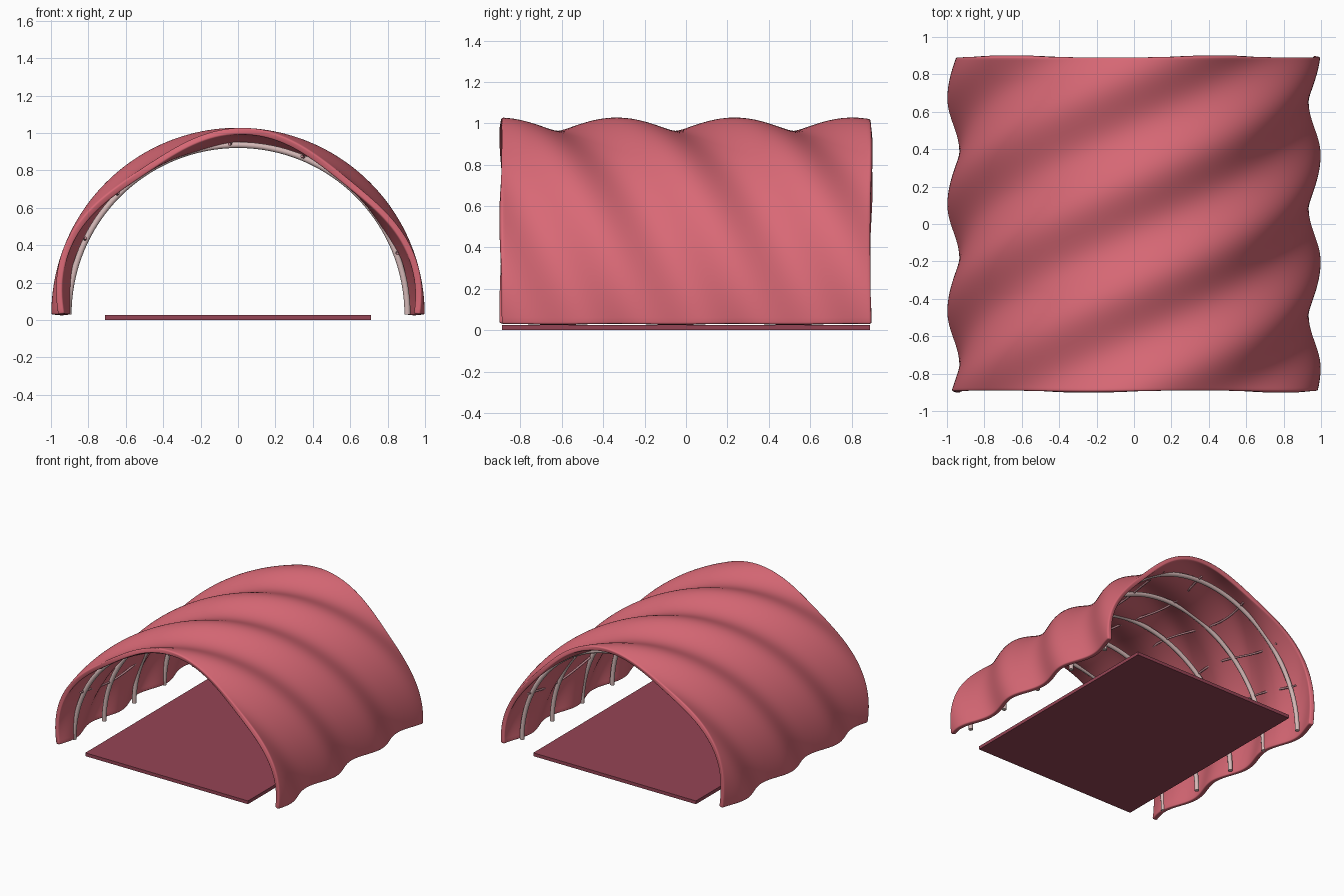
import bpy
import bmesh
from math import sin, cos, pi, radians

cube = bpy.data.objects.get("Cube")
if cube:
    bpy.data.objects.remove(cube)

BASE_Z = 0.03      # height of the arch springing line
HALF_LEN = 0.893   # half of the tunnel length
PITCH = 0.57       # distance between spiral ridges
TWIST = 0.45       # ridge drift along y per radian of arch


def material(name, colour):
    mat = bpy.data.materials.new(name)
    mat.use_nodes = True
    mat.diffuse_color = (*colour, 1)
    mat.node_tree.nodes["Principled BSDF"].inputs["Base Color"].default_value = (*colour, 1)
    return mat


coral = material("coral shell", (0.69, 0.14, 0.18))
wine = material("wine floor", (0.30, 0.058, 0.09))
pale = material("pale rib", (0.66, 0.48, 0.47))
rose = material("dusty rose rod", (0.50, 0.23, 0.26))


def arch_point(angle, radius, y):
    """Point on the arch; angle is measured from the crown towards +x."""
    return (radius * sin(angle), y, BASE_Z + radius * cos(angle))


def shell_radius(angle, y):
    return 0.966 + 0.032 * cos(2 * pi * (y - TWIST * angle - 0.235) / PITCH)


def add_mesh(name, bm, mat):
    mesh = bpy.data.meshes.new(name)
    bm.to_mesh(mesh)
    bm.free()
    mesh.materials.append(mat)
    obj = bpy.data.objects.new(name, mesh)
    bpy.context.collection.objects.link(obj)
    return obj


def smooth(obj):
    bpy.ops.object.select_all(action='DESELECT')
    obj.select_set(True)
    bpy.context.view_layer.objects.active = obj
    bpy.ops.object.shade_smooth_by_angle(angle=radians(50))


def tube(name, points, radius, mat):
    curve = bpy.data.curves.new(name, 'CURVE')
    curve.dimensions = '3D'
    curve.bevel_depth = radius
    curve.bevel_resolution = 3
    curve.use_fill_caps = True
    spline = curve.splines.new('POLY')
    spline.points.add(len(points) - 1)
    for target, p in zip(spline.points, points):
        target.co = (*p, 1)
    curve.materials.append(mat)
    obj = bpy.data.objects.new(name, curve)
    bpy.context.collection.objects.link(obj)
    bpy.ops.object.select_all(action='DESELECT')
    obj.select_set(True)
    bpy.context.view_layer.objects.active = obj
    bpy.ops.object.convert(target='MESH')
    smooth(bpy.context.object)


# Spiral-rippled canopy
bm = bmesh.new()
ARC, LENGTH = 96, 96
grid = []
for i in range(ARC + 1):
    angle = -pi / 2 + pi * i / ARC
    row = []
    for j in range(LENGTH + 1):
        y = HALF_LEN * (2 * j / LENGTH - 1)
        row.append(bm.verts.new(arch_point(angle, shell_radius(angle, y), y)))
    grid.append(row)
for a, b in zip(grid, grid[1:]):
    for j in range(LENGTH):
        bm.faces.new((a[j], b[j], b[j + 1], a[j + 1]))
shell = add_mesh("canopy_shell", bm, coral)
smooth(shell)
thick = shell.modifiers.new("thickness", 'SOLIDIFY')
thick.thickness = 0.036
thick.offset = -1
rim = shell.modifiers.new("rounded_rim", 'BEVEL')
rim.width = 0.009
rim.segments = 3
rim.limit_method = 'ANGLE'
rim.angle_limit = radians(50)

# Floor panel
bm = bmesh.new()
bmesh.ops.create_cube(bm, size=1)
bmesh.ops.scale(bm, vec=(1.42, 1.78, 0.026), verts=bm.verts)
bmesh.ops.translate(bm, vec=(0, 0, 0.013), verts=bm.verts)
add_mesh("floor_panel", bm, wine)

# Arched ribs
for n in range(5):
    y = -0.75 + 0.375 * n
    tube(f"arch_rib_{n + 1}",
         [arch_point(-pi / 2 + pi * k / 64, 0.906, y) for k in range(65)],
         0.017, pale)

# Wavy lengthwise rods
for n in range(7):
    centre = radians(-66 + 22 * n)
    points = []
    for k in range(41):
        y = -0.8 + 1.6 * k / 40
        points.append(arch_point(centre + 0.06 * sin(5 * y + n), 0.912, y))
    tube(f"lengthwise_rod_{n + 1}", points, 0.008, rose)
